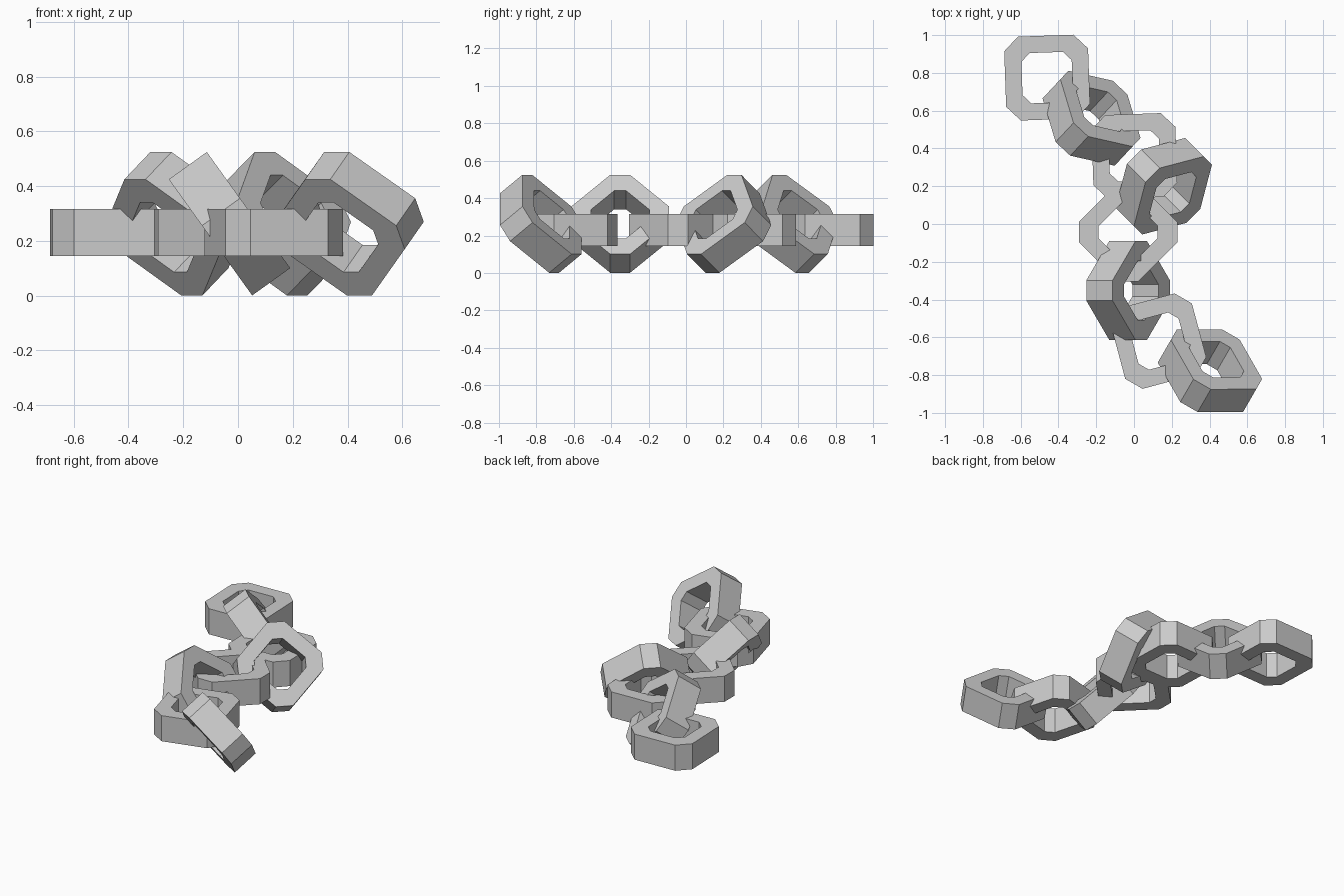
import bpy, bmesh
from math import radians, sin, cos
from mathutils import Matrix, Vector

if "Cube" in bpy.data.objects:
    bpy.data.objects.remove(bpy.data.objects["Cube"])

TIP, HALF_EDGE, HALF_DEPTH, INNER = 0.261, 0.053, 0.0855, 0.6
TILT = radians(54.3)


def link(name, x, y, heading, tilted):
    # octagonal ring with a rectangular section, swept round and closed
    a, b = TIP, HALF_EDGE
    outline = [(a, -b), (a, b), (b, a), (-b, a), (-a, b), (-a, -b), (-b, -a), (b, -a)]
    bm = bmesh.new()
    rings = []
    for px, py in outline:
        rings.append([bm.verts.new((px * s, py * s, z * HALF_DEPTH))
                      for s, z in ((1, -1), (1, 1), (INNER, 1), (INNER, -1))])
    for i in range(8):
        r, q = rings[i], rings[(i + 1) % 8]
        for k in range(4):
            m = (k + 1) % 4
            bm.faces.new((r[k], q[k], q[m], r[m]))
    bmesh.ops.recalc_face_normals(bm, faces=bm.faces)
    me = bpy.data.meshes.new(name)
    bm.to_mesh(me)
    bm.free()
    ob = bpy.data.objects.new(name, me)
    bpy.context.collection.objects.link(ob)

    # heading along the chain, then roll about that axis
    h = radians(heading)
    t = TILT if tilted else 0
    u = Vector((cos(h), sin(h), 0))
    side = Vector((sin(h), -cos(h), 0))
    v = side * cos(t) + Vector((0, 0, sin(t)))
    n = u.cross(v)
    rot = Matrix((u, v, n)).transposed().to_4x4()
    ob.matrix_world = Matrix.Translation((x, y, 0.2625 if tilted else 0.23)) @ rot


# chain of alternating flat and tilted links, back to front
chain = [
    (-0.46, 0.775, -43, False),
    (-0.225, 0.56, -43, True),
    (0.002, 0.36, -43, False),
    (0.157, 0.20, -135, True),
    (-0.031, -0.043, -90, False),
    (-0.031, -0.352, -90, True),
    (0.13, -0.62, -30, False),
    (0.402, -0.777, -30, True),
]
for i, (x, y, heading, tilted) in enumerate(chain):
    link(f"{'tilted' if tilted else 'flat'}_chain_link_{i + 1}", x, y, heading, tilted)
